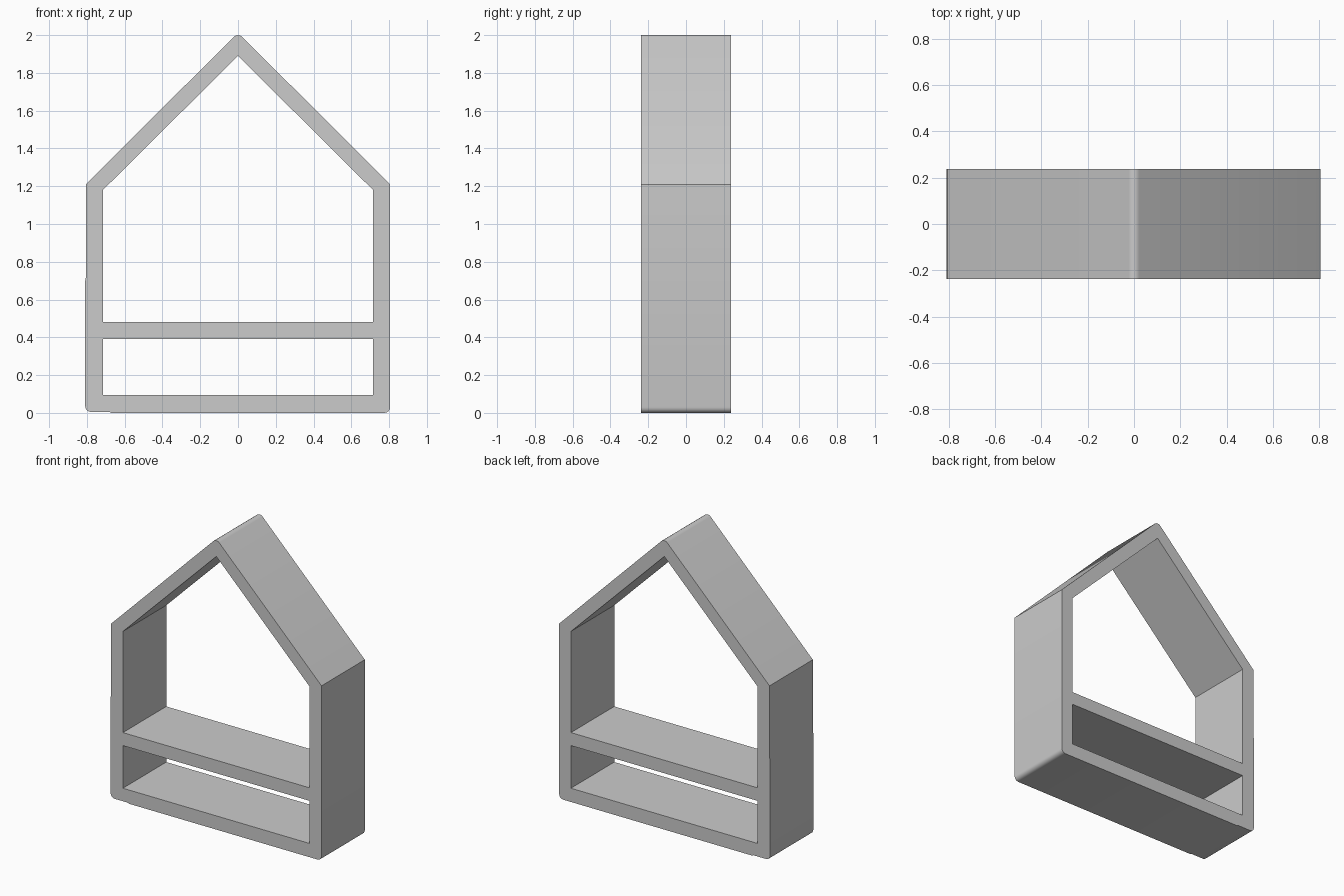
import bpy
from math import sin, cos, radians

cube = bpy.data.objects.get("Cube")
if cube:
    bpy.data.objects.remove(cube, do_unlink=True)

HALF_DEPTH = 0.237
WALL_X, INNER_X = 0.805, 0.715

grey = bpy.data.materials.new("light grey")
grey.use_nodes = True
colour = (0.6, 0.6, 0.6, 1)
grey.diffuse_color = colour
grey.node_tree.nodes["Principled BSDF"].inputs["Base Color"].default_value = colour


def arc(cx, cz, r, start, end, steps=4):
    """Points of a rounded corner."""
    angles = [radians(start + (end - start) * i / steps) for i in range(steps + 1)]
    return [(cx + r * cos(a), cz + r * sin(a)) for a in angles]


# Outer house outline with rounded lower corners and a softened ridge
r = 0.03
outline = [(WALL_X, 1.21)]
outline += arc(0, 1.968, 0.032, 45, 135)
outline += [(-WALL_X, 1.21), (-WALL_X, 0.72), (-WALL_X - 0.004, 0.7)]
outline += arc(-WALL_X - 0.004 + r, 0.005 + r, r, 180, 270)
outline += [(-0.68, 0.005), (-0.67, 0)]
outline += arc(WALL_X - r, r, r, 270, 360)

# Openings above and below the shelf
upper = [(-INNER_X, 0.48), (INNER_X, 0.48), (INNER_X, 1.18), (0, 1.89), (-INNER_X, 1.18)]
lower = [(-INNER_X, 0.095), (INNER_X, 0.095), (INNER_X, 0.39), (-INNER_X, 0.39)]

# Filled profile extruded front to back
curve = bpy.data.curves.new("house_shelf_profile", "CURVE")
curve.dimensions = "2D"
curve.fill_mode = "BOTH"
curve.extrude = HALF_DEPTH
for loop in (outline, upper, lower):
    spline = curve.splines.new("POLY")
    spline.points.add(len(loop) - 1)
    for point, (x, z) in zip(spline.points, loop):
        point.co = (x, z, 0, 1)
    spline.use_cyclic_u = True
curve.materials.append(grey)

frame = bpy.data.objects.new("house_shelf_frame", curve)
frame.rotation_euler.x = radians(90)
bpy.context.collection.objects.link(frame)

# Turn into a mesh, weld the rims and shade the rounded corners
bpy.context.view_layer.objects.active = frame
frame.select_set(True)
bpy.ops.object.convert(target="MESH")
bpy.ops.object.mode_set(mode="EDIT")
bpy.ops.mesh.select_all(action="SELECT")
bpy.ops.mesh.remove_doubles(threshold=0.0005)
bpy.ops.mesh.normals_make_consistent(inside=False)
bpy.ops.object.mode_set(mode="OBJECT")
bpy.ops.object.shade_smooth_by_angle(angle=radians(30))
